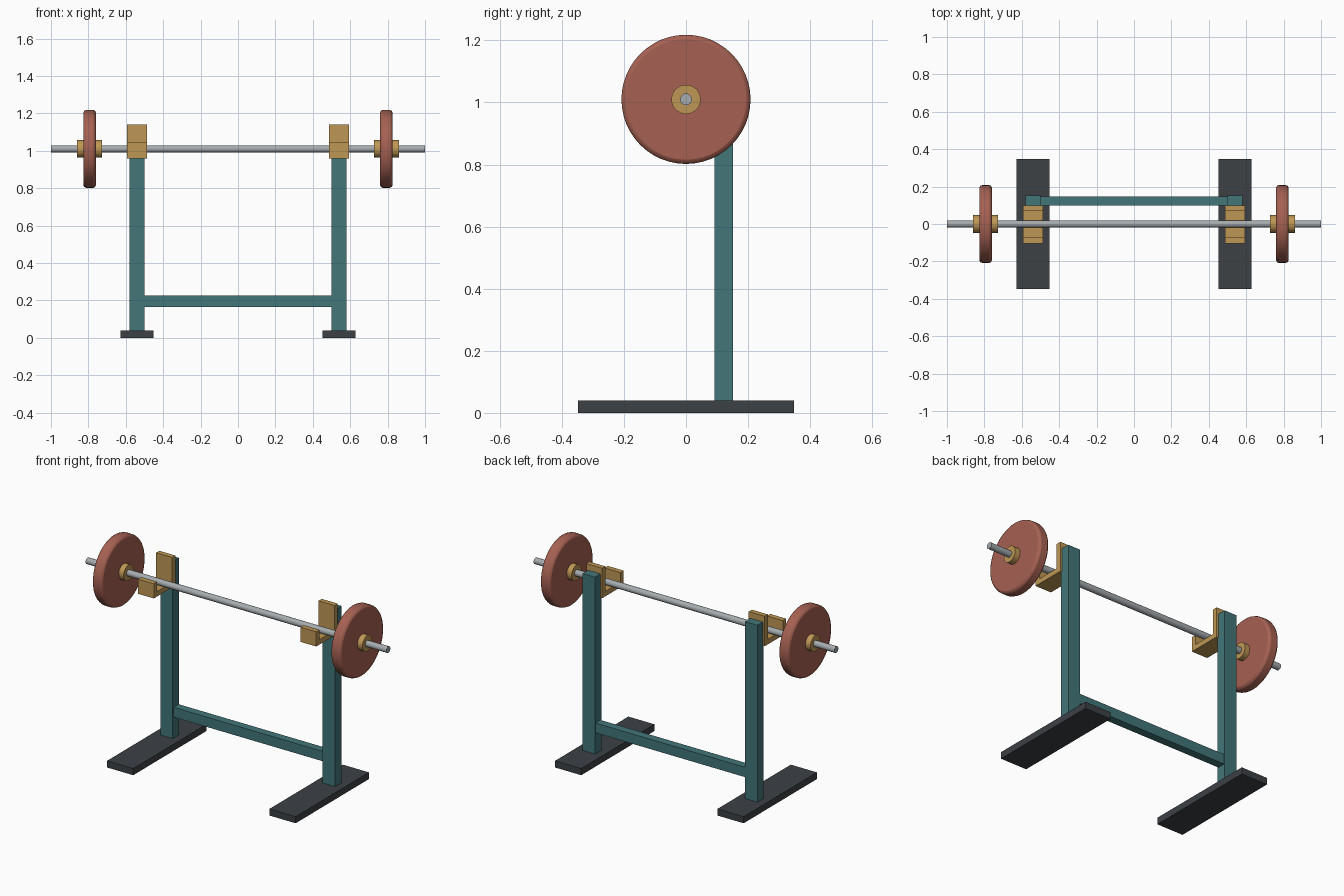
import bpy, bmesh, math
from mathutils import Matrix

if "Cube" in bpy.data.objects:
    bpy.data.objects.remove(bpy.data.objects["Cube"])


def material(name, color):
    m = bpy.data.materials.new(name)
    m.diffuse_color = (*color, 1)
    m.use_nodes = True
    m.node_tree.nodes["Principled BSDF"].inputs["Base Color"].default_value = m.diffuse_color
    return m


TEAL = material("teal_paint", (0.055, 0.18, 0.19))
BLACK = material("black_rubber", (0.045, 0.052, 0.06))
BRASS = material("brass", (0.52, 0.31, 0.09))
RED = material("red_plate", (0.38, 0.12, 0.085))
STEEL = material("steel", (0.38, 0.41, 0.43))


def finish(bm, name, mat):
    bmesh.ops.recalc_face_normals(bm, faces=bm.faces)
    me = bpy.data.meshes.new(name)
    bm.to_mesh(me)
    bm.free()
    me.materials.append(mat)
    ob = bpy.data.objects.new(name, me)
    bpy.context.collection.objects.link(ob)
    return ob


def box(name, x, y, z, mat):
    """Box from (min, max) ranges."""
    bm = bmesh.new()
    bmesh.ops.create_cube(bm, size=1)
    for v in bm.verts:
        v.co = [(r[0] + r[1]) / 2 + c * (r[1] - r[0]) for r, c in zip((x, y, z), v.co)]
    return finish(bm, name, mat)


def rod(name, x, length, radius, sides, mat):
    """Cylinder along x at bar height."""
    bm = bmesh.new()
    bmesh.ops.create_cone(bm, cap_ends=True, segments=sides, radius1=radius,
                          radius2=radius, depth=length,
                          matrix=Matrix.Translation((x, 0, BAR_Z)) @ Matrix.Rotation(math.pi / 2, 4, 'Y'))
    return finish(bm, name, mat)


def smooth(ob):
    bpy.ops.object.select_all(action='DESELECT')
    ob.select_set(True)
    bpy.context.view_layer.objects.active = ob
    bpy.ops.object.shade_smooth_by_angle(angle=math.radians(30))


def hook(name, x):
    """J-shaped cradle: side profile extruded across x."""
    profile = [(0.10, 0.96), (0.10, 1.14), (0.07, 1.14), (0.07, 0.99),
               (-0.073, 0.99), (-0.073, 1.048), (-0.104, 1.048), (-0.104, 0.96)]
    bm = bmesh.new()
    face = bm.faces.new([bm.verts.new((x - 0.053, y, z)) for y, z in profile])
    ext = bmesh.ops.extrude_face_region(bm, geom=[face])["geom"]
    bmesh.ops.translate(bm, vec=(0.106, 0, 0),
                        verts=[g for g in ext if isinstance(g, bmesh.types.BMVert)])
    return finish(bm, name, BRASS)


BAR_Z = 1.01

# Bar and the low brace between the posts
smooth(rod("bar", 0, 2.0, 0.019, 20, STEEL))
box("cross_brace", (-0.51, 0.51), (0.10, 0.148), (0.166, 0.225), TEAL)

for side, s in (("left", -1), ("right", 1)):
    cx = s * 0.54
    # Stand
    box(side + "_foot", (cx - 0.087, cx + 0.087), (-0.348, 0.348), (0, 0.04), BLACK)
    box(side + "_post", (cx - 0.041, cx + 0.041), (0.092, 0.152), (0.04, 1.103), TEAL)
    hook(side + "_hook", cx)

    # Weight plate with rounded rim, and its hub collar
    plate = rod(side + "_plate", s * 0.793, 0.066, 0.208, 48, RED)
    bev = plate.modifiers.new("rim", 'BEVEL')
    bev.width = 0.014
    bev.segments = 2
    bev.limit_method = 'ANGLE'
    bev.angle_limit = math.radians(40)
    smooth(plate)
    smooth(rod(side + "_collar", s * 0.794, 0.132, 0.047, 32, BRASS))
